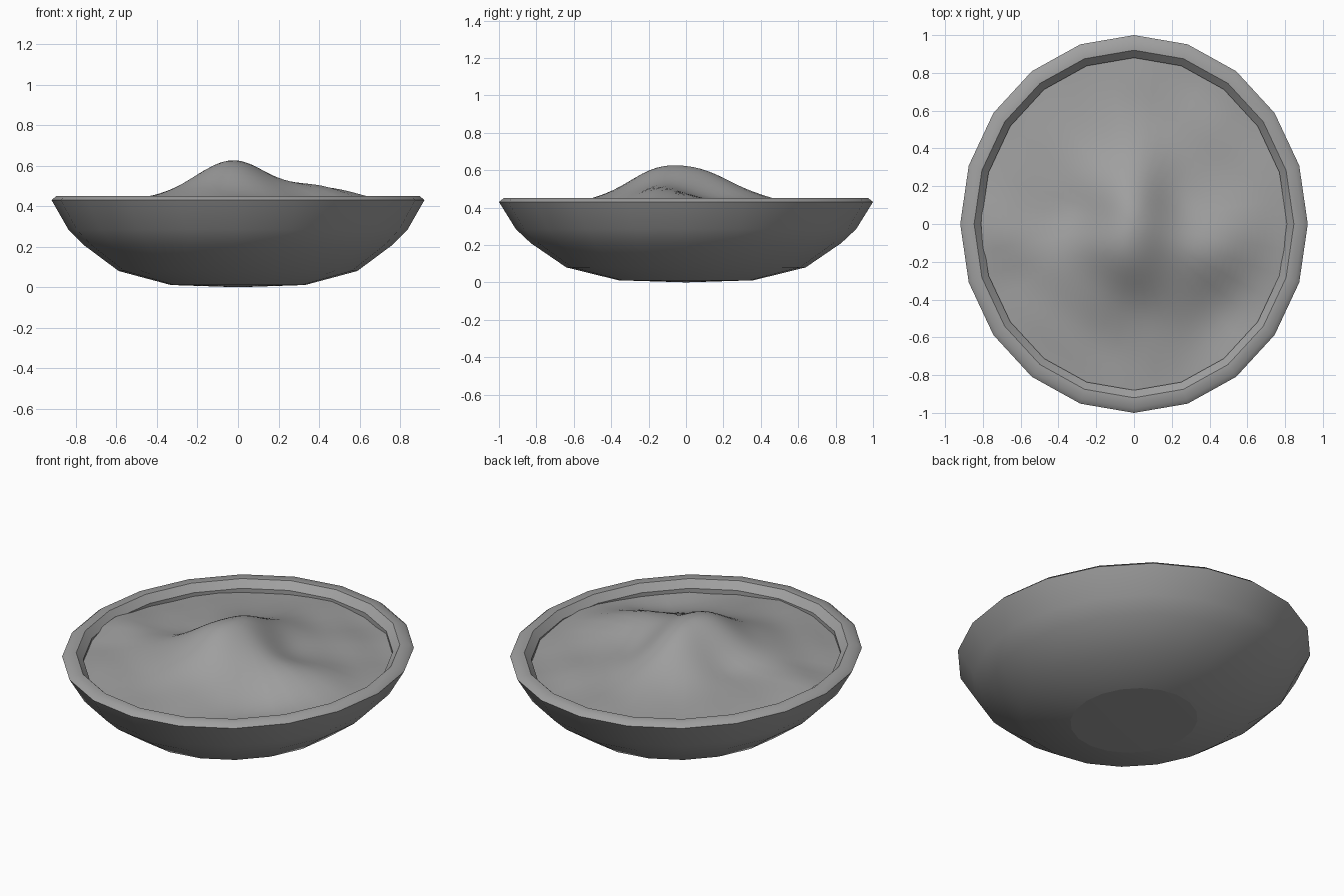
import bpy, bmesh, math
from math import sin, cos, exp, tau

if "Cube" in bpy.data.objects:
    bpy.data.objects.remove(bpy.data.objects["Cube"], do_unlink=True)

WIDTH = 0.92   # oval: x radius relative to y radius

grey = bpy.data.materials.new("plain grey")
grey.use_nodes = True
grey.diffuse_color = (0.35, 0.35, 0.35, 1)
grey.node_tree.nodes["Principled BSDF"].inputs["Base Color"].default_value = (0.35, 0.35, 0.35, 1)


def lathe(name, profile, sides, height, angle):
    """Oval surface of rings; a radius of 0 makes a single pole vertex."""
    bm = bmesh.new()
    rings = []
    for r, z in profile:
        ring = []
        for i in range(sides if r else 1):
            a = tau * i / sides
            x, y = WIDTH * r * cos(a), r * sin(a)
            ring.append(bm.verts.new((x, y, z + height(x, y))))
        rings.append(ring)
    for a, b in zip(rings, rings[1:]):
        for i in range(sides):
            j = (i + 1) % sides
            if len(a) == 1:
                bm.faces.new((a[0], b[j], b[i]))
            elif len(b) == 1:
                bm.faces.new((a[i], a[j], b[0]))
            else:
                bm.faces.new((a[i], a[j], b[j], b[i]))
    mesh = bpy.data.meshes.new(name)
    bm.to_mesh(mesh)
    bm.free()
    mesh.materials.append(grey)
    obj = bpy.data.objects.new(name, mesh)
    bpy.context.collection.objects.link(obj)
    bpy.ops.object.select_all(action="DESELECT")
    obj.select_set(True)
    bpy.context.view_layer.objects.active = obj
    bpy.ops.object.shade_smooth_by_angle(angle=math.radians(angle))


def level(x, y):
    return 0


# Bowl: curved wall, bevelled rim, chamfered lip and short inner wall
bowl_profile = [
    (0.36, 0.011), (0.64, 0.08), (0.83, 0.21), (0.91, 0.285), (1, 0.43),
    (0.975, 0.45), (0.92, 0.45), (0.88, 0.41), (0.88, 0.33),
]
lathe("bowl", bowl_profile, 20, level, 42)

# Flat base closing the underside
lathe("base", [(0, 0), (0.36, 0.011)], 20, level, 42)

# Heap: central peak with ridges and dips (x, y, amount, x spread, y spread)
LUMPS = [
    (-0.04, -0.1, 0.14, 0.17, 0.24),
    (0.03, -0.05, 0.075, 0.45, 0.38),
    (0.4, -0.12, 0.063, 0.2, 0.14),
    (0, 0.25, 0.055, 0.12, 0.2),
    (-0.3, -0.14, 0.02, 0.12, 0.1),
    (-0.7, -0.08, 0.03, 0.15, 0.08),
    (0.42, -0.48, -0.035, 0.14, 0.14),
    (0.22, 0.22, -0.025, 0.1, 0.14),
    (-0.32, 0.06, -0.025, 0.1, 0.08),
]


def heap_height(x, y):
    z = sum(h * exp(-((x - cx) / sx) ** 2 / 2 - ((y - cy) / sy) ** 2 / 2)
            for cx, cy, h, sx, sy in LUMPS)
    ripple = sin(9 * x + 2) * cos(8 * y) + 0.6 * sin(14 * x + 5 * y) * sin(13 * y + 1)
    return z + 0.008 * ripple


RINGS = 22
heap_profile = [(0.88 * (RINGS - k) / RINGS, 0.385) for k in range(RINGS + 1)]
lathe("heaped_filling", heap_profile, 40, heap_height, 80)
